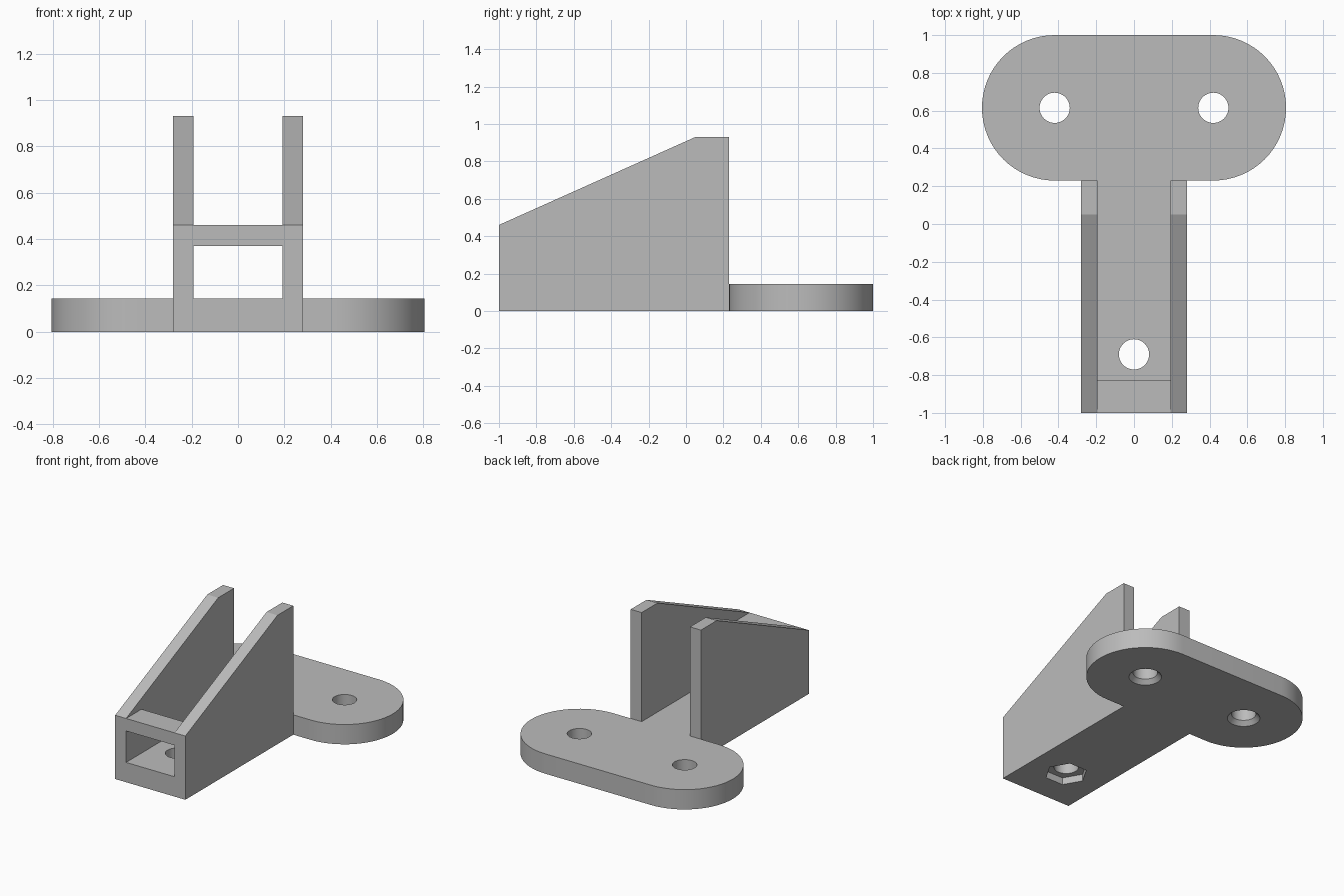
import bpy, bmesh, math
from mathutils import Matrix, Vector

cube = bpy.data.objects.get("Cube")
if cube:
    bpy.data.objects.remove(cube, do_unlink=True)

grey = bpy.data.materials.new("plain grey")
grey.use_nodes = True
colour = (0.5, 0.5, 0.5, 1)
grey.diffuse_color = colour
grey.node_tree.nodes["Principled BSDF"].inputs["Base Color"].default_value = colour

WALL_OUT, WALL_IN = 0.28, 0.193
FLOOR_TOP, BACK, FRONT = 0.143, 0.23, -1.0
HOLE_R = 0.08
PLATE_X, PLATE_Y, PLATE_R = 0.42, 0.615, 0.385


def to_object(name, bm):
    bmesh.ops.recalc_face_normals(bm, faces=bm.faces)
    mesh = bpy.data.meshes.new(name)
    bm.to_mesh(mesh)
    bm.free()
    mesh.materials.append(grey)
    obj = bpy.data.objects.new(name, mesh)
    bpy.context.collection.objects.link(obj)
    return obj


def prism(name, outline, depth):
    """Closed 3D outline swept along the depth vector."""
    bm = bmesh.new()
    face = bm.faces.new([bm.verts.new(p) for p in outline])
    swept = bmesh.ops.extrude_face_region(bm, geom=[face])["geom"]
    verts = [g for g in swept if isinstance(g, bmesh.types.BMVert)]
    bmesh.ops.translate(bm, verts=verts, vec=Vector(depth))
    return to_object(name, bm)


def cutter(name, x, y, z0, z1, r0, r1, sides):
    """Upright cylinder, cone or hexagon used only for cutting."""
    bm = bmesh.new()
    bmesh.ops.create_cone(bm, cap_ends=True, segments=sides, radius1=r0, radius2=r1,
                          depth=z1 - z0, matrix=Matrix.Translation((x, y, (z0 + z1) / 2)))
    obj = to_object(name, bm)
    obj.hide_render = True
    return obj


def combine(target, other, operation):
    mod = target.modifiers.new(operation.title(), 'BOOLEAN')
    mod.operation, mod.solver, mod.object = operation, 'EXACT', other
    bpy.context.view_layer.objects.active = target
    bpy.ops.object.modifier_apply(modifier=mod.name)
    bpy.data.objects.remove(other, do_unlink=True)


# Body: side profile across the full width, then hollowed into a channel
profile = [(FRONT, 0), (BACK, 0), (BACK, 0.93), (0.05, 0.93), (FRONT, 0.46)]
bracket = prism("bracket", [(-WALL_OUT, y, z) for y, z in profile], (2 * WALL_OUT, 0, 0))

# Channel between the walls, leaving the front bridge over its opening
channel = [(-1.1, FLOOR_TOP), (0.4, FLOOR_TOP), (0.4, 1.1), (-1.1, 1.1),
           (-1.1, 0.46), (-0.825, 0.46), (-0.825, 0.37), (-1.1, 0.37)]
combine(bracket, prism("channel_cutter", [(-WALL_IN, y, z) for y, z in channel],
                       (2 * WALL_IN, 0, 0)), 'DIFFERENCE')

# Rounded mounting plate at the back
outline = []
for side, start in ((1, -90), (-1, 90)):
    for i in range(33):
        a = math.radians(start + 180 * i / 32)
        outline.append((side * PLATE_X + PLATE_R * math.cos(a),
                        PLATE_Y + PLATE_R * math.sin(a), 0))
combine(bracket, prism("mounting_plate", outline, (0, 0, FLOOR_TOP)), 'UNION')

# Screw holes, countersunk underneath in the plate
for x in (-PLATE_X, PLATE_X):
    combine(bracket, cutter("hole", x, PLATE_Y, -0.1, 0.3, HOLE_R, HOLE_R, 48), 'DIFFERENCE')
    combine(bracket, cutter("countersink", x, PLATE_Y, -0.03, 0.03, 0.134, HOLE_R, 48),
            'DIFFERENCE')

# Front hole with a hexagonal nut pocket underneath
combine(bracket, cutter("hole", 0, -0.69, -0.1, 0.3, HOLE_R, HOLE_R, 48), 'DIFFERENCE')
bm = bmesh.new()
hexagon = [(0.14 * math.cos(i * math.pi / 3), -0.69 + 0.14 * math.sin(i * math.pi / 3), -0.05)
           for i in range(6)]
bm.free()
combine(bracket, prism("nut_pocket", hexagon, (0, 0, 0.1)), 'DIFFERENCE')

# Smooth curves, sharp edges
bpy.ops.object.select_all(action='DESELECT')
bracket.select_set(True)
bpy.context.view_layer.objects.active = bracket
bpy.ops.object.shade_smooth_by_angle(angle=math.radians(20))
